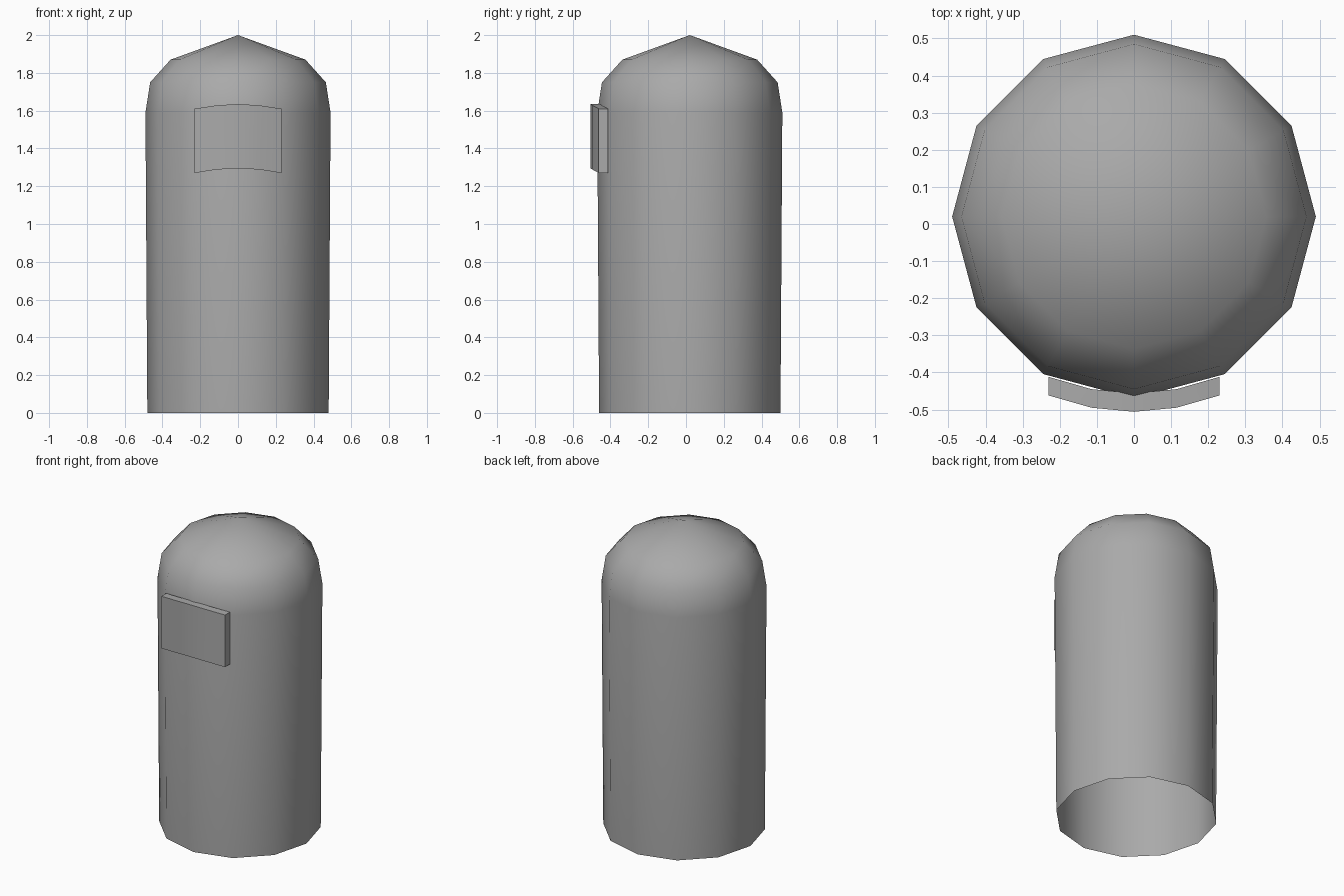
import bpy, bmesh, math

cube = bpy.data.objects.get("Cube")
if cube:
    bpy.data.objects.remove(cube, do_unlink=True)

grey = bpy.data.materials.new("plain grey")
grey.use_nodes = True
colour = (0.4, 0.4, 0.4, 1)
grey.diffuse_color = colour
grey.node_tree.nodes["Principled BSDF"].inputs["Base Color"].default_value = colour


def add_object(name, bm, angle):
    bmesh.ops.recalc_face_normals(bm, faces=bm.faces)
    mesh = bpy.data.meshes.new(name)
    bm.to_mesh(mesh)
    bm.free()
    mesh.materials.append(grey)
    obj = bpy.data.objects.new(name, mesh)
    bpy.context.collection.objects.link(obj)
    bpy.ops.object.select_all(action='DESELECT')
    obj.select_set(True)
    bpy.context.view_layer.objects.active = obj
    bpy.ops.object.shade_smooth_by_angle(angle=math.radians(angle))
    return obj


# Domed shell: twelve-sided, open at the bottom, rings of (radius, height)
SIDES, CENTRE_Y = 12, 0.02
bm = bmesh.new()
rings = []
for r, z in [(0.48, 0), (0.49, 1.59), (0.465, 1.75), (0.357, 1.87)]:
    angles = [math.tau * i / SIDES for i in range(SIDES)]
    rings.append([bm.verts.new((r * math.cos(a), CENTRE_Y + r * math.sin(a), z)) for a in angles])
apex = bm.verts.new((0, CENTRE_Y, 2))
for i in range(SIDES):
    j = (i + 1) % SIDES
    for low, high in zip(rings, rings[1:]):
        bm.faces.new((low[i], low[j], high[j], high[i]))
    bm.faces.new((rings[-1][i], rings[-1][j], apex))
add_object("domed_shell", bm, 60)

# Curved front plate: a bent strip of box sections, (x, front y, bottom z)
bm = bmesh.new()
half = [(0.115, -0.495, 1.288), (0.23, -0.462, 1.27)]
path = [(-x, y, z) for x, y, z in reversed(half)] + [(0, -0.506, 1.295)] + half
THICK, TALL = 0.05, 0.34
sections = []
for x, y, z in path:
    corners = [(y, z), (y + THICK, z), (y + THICK, z + TALL), (y, z + TALL)]
    sections.append([bm.verts.new((x, cy, cz)) for cy, cz in corners])
for a, b in zip(sections, sections[1:]):
    for k in range(4):
        n = (k + 1) % 4
        bm.faces.new((a[k], a[n], b[n], b[k]))
bm.faces.new(sections[0])
bm.faces.new(sections[-1])
add_object("front_plate", bm, 40)
